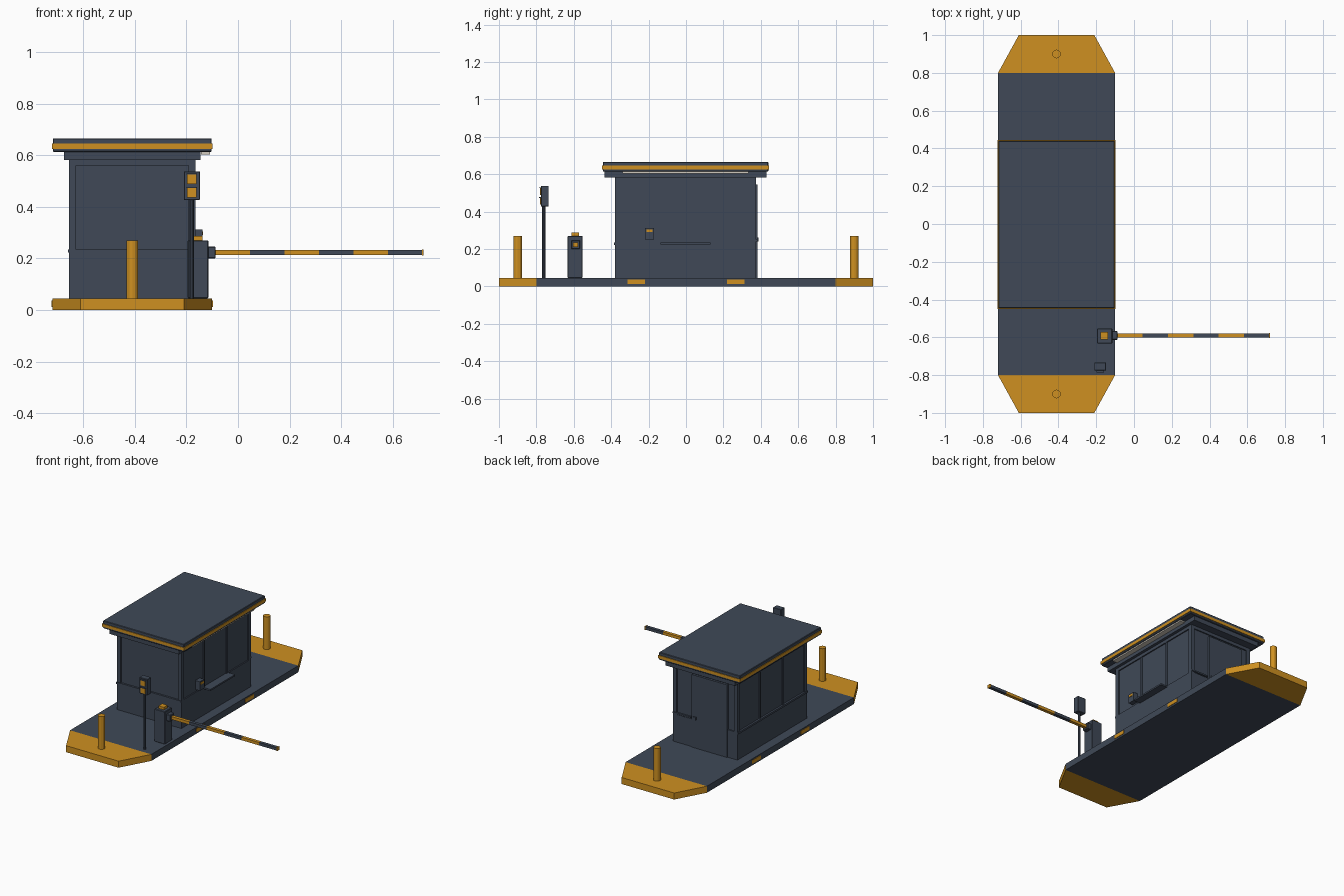
import bpy
import bmesh

cube = bpy.data.objects.get("Cube")
if cube:
    bpy.data.objects.remove(cube, do_unlink=True)


def material(name, color):
    m = bpy.data.materials.new(name)
    m.use_nodes = True
    m.diffuse_color = (*color, 1)
    m.node_tree.nodes["Principled BSDF"].inputs["Base Color"].default_value = (*color, 1)
    return m


SLATE = material("slate grey", (0.05, 0.066, 0.095))
AMBER = material("amber yellow", (0.62, 0.28, 0.015))
LIGHT = material("lamp white", (0.65, 0.6, 0.52))


def finish(name, bm, mat):
    bmesh.ops.recalc_face_normals(bm, faces=bm.faces)
    mesh = bpy.data.meshes.new(name)
    bm.to_mesh(mesh)
    bm.free()
    mesh.materials.append(mat)
    ob = bpy.data.objects.new(name, mesh)
    bpy.context.collection.objects.link(ob)
    return ob


def box(name, x, y, z, mat=SLATE, bevel=0):
    """Box given by its (low, high) range on each axis."""
    bm = bmesh.new()
    bmesh.ops.create_cube(bm, size=1)
    for v in bm.verts:
        v.co = [r[0] if c < 0 else r[1] for c, r in zip(v.co, (x, y, z))]
    if bevel:
        bmesh.ops.bevel(bm, geom=bm.edges[:], offset=bevel, segments=1, affect='EDGES')
    return finish(name, bm, mat)


def post(name, x, y, z, radius, sides, mat):
    bm = bmesh.new()
    bmesh.ops.create_cone(bm, cap_ends=True, segments=sides, radius1=radius,
                          radius2=radius, depth=z[1] - z[0])
    bmesh.ops.translate(bm, verts=bm.verts, vec=(x, y, sum(z) / 2))
    return finish(name, bm, mat)


def prism(name, outline, z, mat):
    bm = bmesh.new()
    face = bm.faces.new([bm.verts.new((x, y, z[0])) for x, y in outline])
    top = bmesh.ops.extrude_face_region(bm, geom=[face])
    for v in top["geom"]:
        if isinstance(v, bmesh.types.BMVert):
            v.co.z = z[1]
    return finish(name, bm, mat)


# Island with tapered, painted ends
MID = -0.41
CURB = 0.045
box("island", (-0.72, -0.10), (-0.8, 0.8), (0, CURB))
for side, s in (("front", -1), ("back", 1)):
    prism(side + "_island_nose",
          [(-0.72, 0.8 * s), (-0.10, 0.8 * s), (-0.21, s), (-0.61, s)], (0, CURB), AMBER)
    post(side + "_bollard", MID, 0.9 * s, (CURB, 0.27), 0.023, 12, AMBER)
    for edge, x in (("right", -0.72), ("left", -0.10)):
        box(f"{edge}_{side}_curb_marker", (x - 0.003, x + 0.003),
            (0.265 * s - 0.047, 0.265 * s + 0.047), (0.012, 0.036), AMBER)

# Booth walls: solid base, recessed glass, header and corner posts
X0, X1, Y0, Y1 = -0.655, -0.165, -0.38, 0.375
SILL, HEAD = 0.235, 0.56
IN = 0.008
box("booth_lower_wall", (X0, X1), (Y0, Y1), (CURB, SILL))
box("booth_glass", (X0 + IN, X1 - IN), (Y0 + IN, Y1 - IN), (SILL, HEAD))
box("booth_header", (X0, X1), (Y0, Y1), (HEAD, 0.585))
P = 0.027
for xn, x in (("right", X0), ("left", X1 - P)):
    for yn, y in (("front", Y0), ("back", Y1 - P)):
        box(f"{yn}_{xn}_corner_post", (x, x + P), (y, y + P), (SILL, HEAD))

# Window mullions on both long sides
for xn, x in (("right", X0 + 0.002), ("left", X1 - 0.014)):
    for i, y in enumerate((-0.126, 0.121)):
        box(f"{xn}_mullion_{i + 1}", (x, x + 0.012), (y - 0.007, y + 0.007), (SILL, HEAD))

# Sills, door and door handle
box("front_sill", (X0 - 0.004, X1), (Y0 - 0.005, Y0 + 0.005), (0.222, SILL))
box("right_sill", (X0 - 0.005, X0 + 0.005), (Y0, Y1), (0.222, SILL))
box("back_sill", (-0.30, X1), (Y1 - 0.005, Y1 + 0.006), (0.24, 0.25))
box("door", (-0.58, -0.31), (Y1 - IN, Y1 + 0.006), (CURB, 0.545))
box("door_handle", (-0.345, -0.325), (Y1, Y1 + 0.012), (0.24, 0.26))

# Service counter and card reader
box("service_counter", (X1 - 0.01, -0.115), (-0.137, 0.132), (0.224, SILL))
box("card_reader", (X1 - 0.01, -0.138), (-0.218, -0.17), (0.25, 0.312))
box("card_reader_screen", (-0.139, -0.135), (-0.21, -0.178), (0.29, 0.304), AMBER)

# Roof with fascia, painted band and soffit lamp
box("roof_fascia", (-0.675, -0.145), (-0.435, 0.43), (0.582, 0.615))
box("roof_slab", (-0.718, -0.102), (-0.445, 0.44), (0.613, 0.666), bevel=0.003)
box("roof_band", (-0.722, -0.098), (-0.449, 0.444), (0.625, 0.645), AMBER)
box("soffit_lamp", (-0.143, -0.108), (-0.34, 0.335), (0.604, 0.613), LIGHT)

# Barrier cabinet, hub and striped arm
ARM_Y, ARM_Z = -0.59, 0.223
box("barrier_cabinet", (-0.195, -0.115), (-0.633, -0.553), (CURB, 0.27), bevel=0.003)
box("barrier_beacon", (-0.177, -0.137), (-0.612, -0.572), (0.268, 0.287), AMBER)
box("barrier_hub", (-0.117, -0.087), (ARM_Y - 0.023, ARM_Y + 0.023), (0.2, 0.246), bevel=0.003)
START, STEP = -0.088, 0.134
for i in range(6):
    x = START + i * STEP
    box(f"barrier_arm_stripe_{i + 1}", (x, x + STEP), (ARM_Y - 0.011, ARM_Y + 0.011),
        (ARM_Z - 0.01, ARM_Z + 0.01), SLATE if i % 2 else AMBER)
box("barrier_arm_tip", (0.714, 0.72), (ARM_Y - 0.013, ARM_Y + 0.013),
    (ARM_Z - 0.012, ARM_Z + 0.012), AMBER)

# Signal post with two lamps under small hoods
SIG = -0.179
post("signal_post", SIG, -0.76, (CURB, 0.435), 0.009, 10, SLATE)
box("signal_head", (SIG - 0.031, SIG + 0.031), (-0.775, -0.734), (0.427, 0.538), bevel=0.002)
for name, z in (("lower", 0.455), ("upper", 0.507)):
    box(name + "_signal_lamp", (SIG - 0.018, SIG + 0.018), (-0.781, -0.77),
        (z - 0.018, z + 0.018), AMBER)
    box(name + "_signal_hood", (SIG - 0.02, SIG + 0.02), (-0.786, -0.77),
        (z + 0.018, z + 0.022))
